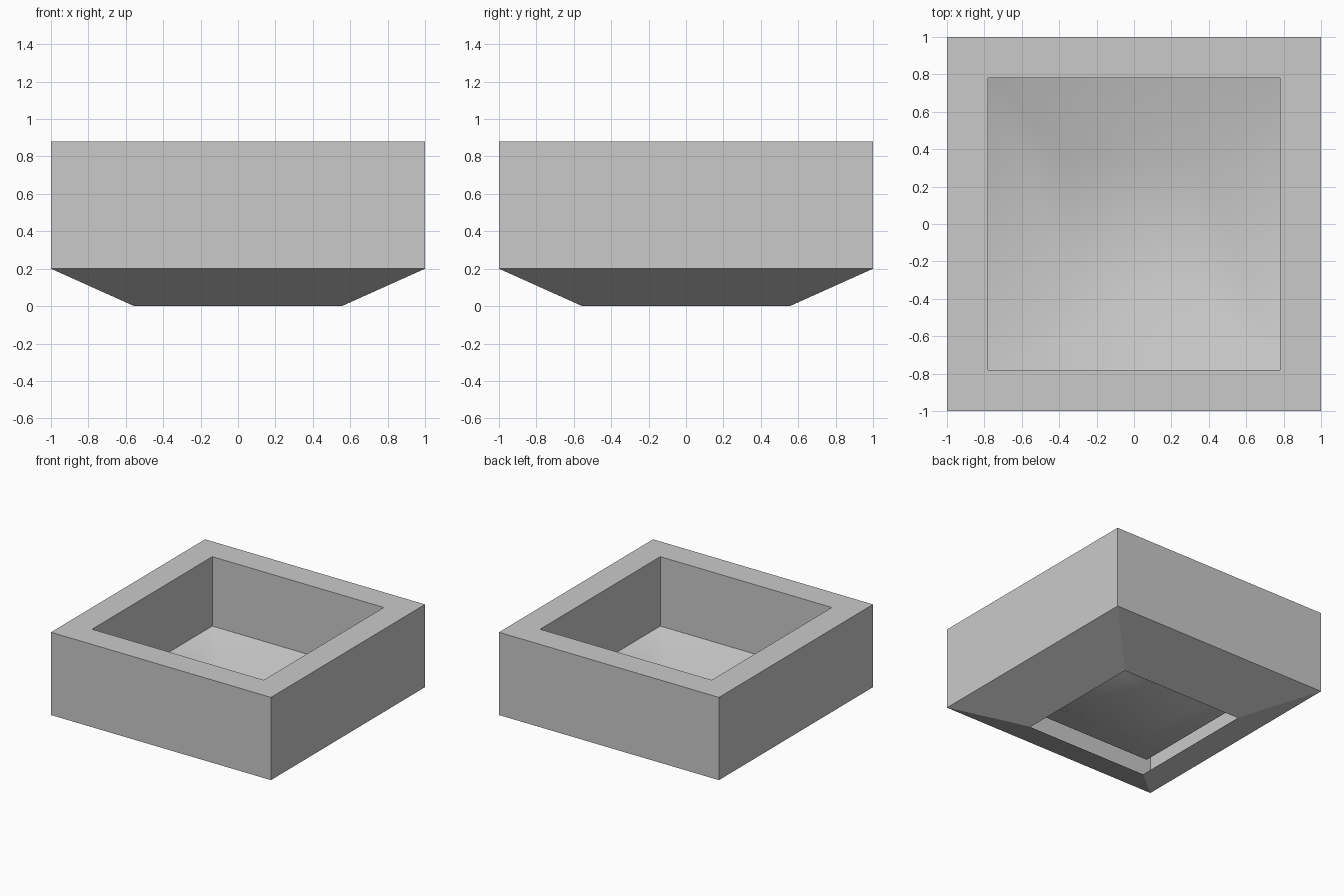
import bpy, bmesh

cube = bpy.data.objects.get("Cube")
if cube:
    bpy.data.objects.remove(cube, do_unlink=True)

GREY = 0.59
stone = bpy.data.materials.new("stone_grey")
stone.use_nodes = True
stone.diffuse_color = (GREY, GREY, GREY, 1)
stone.node_tree.nodes["Principled BSDF"].inputs["Base Color"].default_value = (GREY, GREY, GREY, 1)

CORNERS = [(-1, -1), (1, -1), (1, 1), (-1, 1)]


def square_shell(name, profile, capped=False, smooth=False):
    """Join square rings given as (half width, height) into a thin shell."""
    bm = bmesh.new()
    rings = [[bm.verts.new((h * x, h * y, z)) for x, y in CORNERS] for h, z in profile]
    for a, b in zip(rings, rings[1:]):
        for k in range(4):
            n = (k + 1) % 4
            bm.faces.new((a[k], a[n], b[n], b[k]))
    if capped:
        bm.faces.new(rings[-1])
    for f in bm.faces:
        f.smooth = smooth
    mesh = bpy.data.meshes.new(name)
    bm.to_mesh(mesh)
    bm.free()
    mesh.materials.append(stone)
    obj = bpy.data.objects.new(name, mesh)
    bpy.context.collection.objects.link(obj)


# Sloping underside with its opening, outer walls, flat rim and inner walls
square_shell("tray_walls", [(0.555, 0), (1, 0.2), (1, 0.88), (0.78, 0.88), (0.78, 0.31)])

# Sunken basin floor, sloping parallel to the underside to a flat middle
square_shell("basin_floor", [(0.78, 0.31), (0.335, 0.11)], capped=True, smooth=True)
